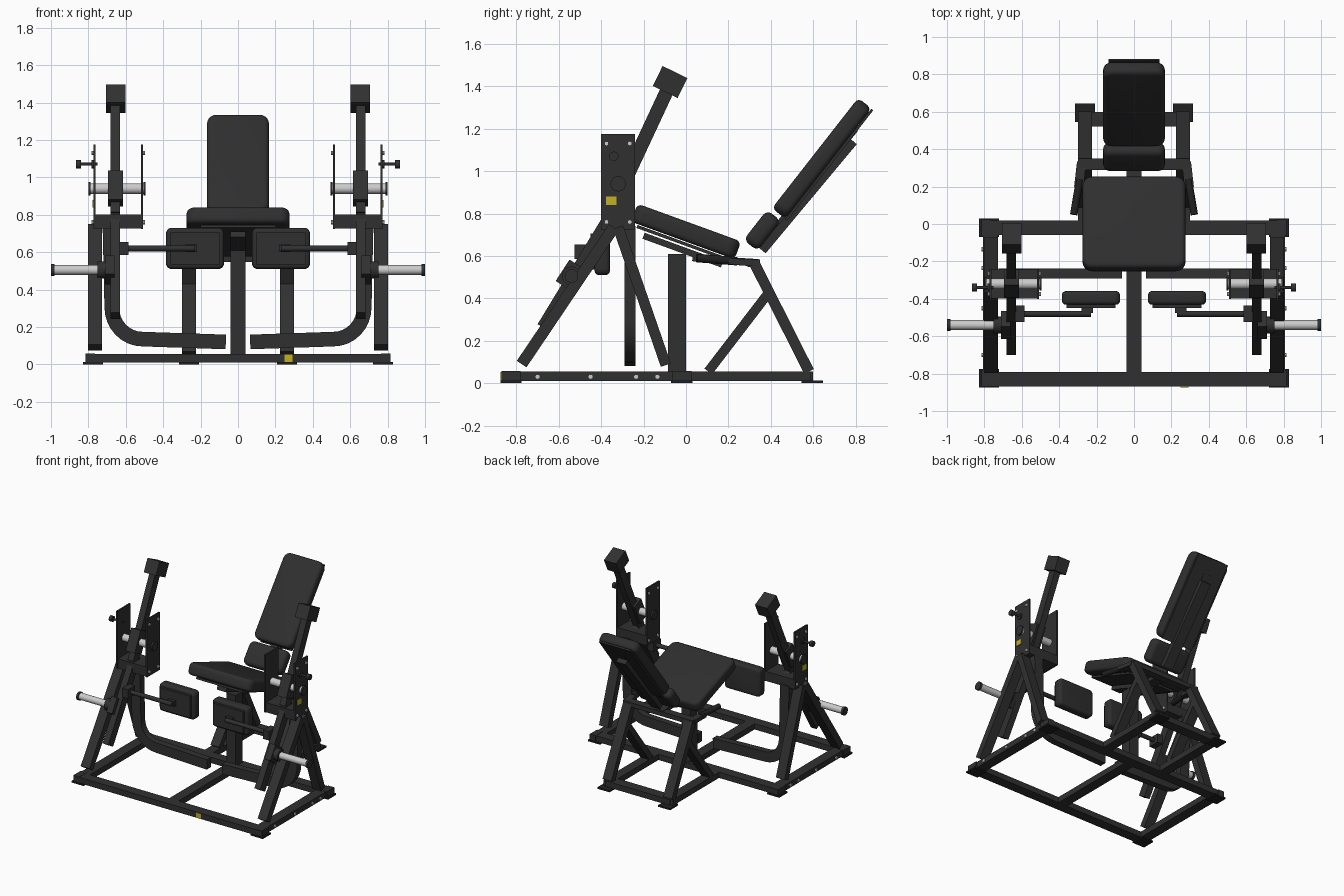
import bpy, bmesh, math
from mathutils import Vector, Matrix

if "Cube" in bpy.data.objects:
    bpy.data.objects.remove(bpy.data.objects["Cube"])


def material(name, rgb):
    m = bpy.data.materials.new(name)
    m.diffuse_color = (*rgb, 1)
    m.use_nodes = True
    m.node_tree.nodes["Principled BSDF"].inputs["Base Color"].default_value = m.diffuse_color
    return m


FRAME = material("black_frame", (0.03, 0.03, 0.03))
PAD = material("black_upholstery", (0.028, 0.028, 0.028))
RUBBER = material("dark_rubber", (0.015, 0.015, 0.015))
STEEL = material("bright_steel", (0.6, 0.6, 0.6))
YELLOW = material("yellow_label", (0.55, 0.43, 0.02))


def finish(name, bm, mat, smooth=False):
    bmesh.ops.recalc_face_normals(bm, faces=bm.faces)
    me = bpy.data.meshes.new(name)
    bm.to_mesh(me)
    bm.free()
    me.materials.append(mat)
    ob = bpy.data.objects.new(name, me)
    bpy.context.collection.objects.link(ob)
    if smooth:
        bpy.ops.object.select_all(action='DESELECT')
        ob.select_set(True)
        bpy.context.view_layer.objects.active = ob
        bpy.ops.object.shade_smooth_by_angle(angle=math.radians(35))
    return ob


def box(name, c, size, mat=FRAME, tilt=0):
    bm = bmesh.new()
    m = Matrix.Translation(c) @ Matrix.Rotation(math.radians(tilt), 4, 'X') @ Matrix.Diagonal((*size, 1))
    bmesh.ops.create_cube(bm, size=1, matrix=m)
    return finish(name, bm, mat)


def beam(name, p, q, w, h, mat=FRAME):
    """Rectangular tube from p to q, w wide and h deep."""
    p, q = Vector(p), Vector(q)
    d = (q - p).normalized()
    side = d.cross(Vector((0, 0, 1))).normalized()
    up = side.cross(d)
    rot = Matrix((side, d, up)).transposed().to_4x4()
    bm = bmesh.new()
    bmesh.ops.create_cube(bm, size=1, matrix=Matrix.Translation((p + q) / 2) @ rot
                          @ Matrix.Diagonal((w, (q - p).length, h, 1)))
    return finish(name, bm, mat)


def rod(name, p, q, r, mat=FRAME, n=20):
    p, q = Vector(p), Vector(q)
    d = q - p
    bm = bmesh.new()
    bmesh.ops.create_cone(bm, cap_ends=True, segments=n, radius1=r, radius2=r, depth=d.length,
                          matrix=Matrix.Translation((p + q) / 2) @ d.to_track_quat('Z', 'Y').to_matrix().to_4x4())
    return finish(name, bm, mat, True)


def cushion(name, c, size, tilt, corner=0.05, edge=0.025):
    """Rounded rectangle pad with softened rims."""
    bm = bmesh.new()
    bmesh.ops.create_cube(bm, size=1, matrix=Matrix.Diagonal((*size, 1)))
    posts = [e for e in bm.edges if abs(e.verts[0].co.z - e.verts[1].co.z) > 1e-4]
    bmesh.ops.bevel(bm, geom=posts, offset=corner, segments=5, affect='EDGES', profile=0.5)
    rims = [e for e in bm.edges if abs(e.verts[0].co.z - e.verts[1].co.z) < 1e-4]
    bmesh.ops.bevel(bm, geom=rims, offset=edge, segments=4, affect='EDGES', profile=0.5)
    bm.transform(Matrix.Translation(c) @ Matrix.Rotation(math.radians(tilt), 4, 'X'))
    return finish(name, bm, PAD, True)


def bent_tube(name, path, y, w, depth):
    """Rectangular tube swept along a path in the xz plane."""
    pts = [Vector(p) for p in path]
    bm = bmesh.new()
    rings = []
    for i, p in enumerate(pts):
        t = (pts[min(i + 1, len(pts) - 1)] - pts[max(i - 1, 0)]).normalized()
        n = Vector((-t.y, t.x)) * w / 2
        rings.append([bm.verts.new((p.x + a * n.x, y + b * depth / 2, p.y + a * n.y))
                      for a, b in ((1, 1), (1, -1), (-1, -1), (-1, 1))])
    for r0, r1 in zip(rings, rings[1:]):
        for k in range(4):
            bm.faces.new((r0[k], r0[(k + 1) % 4], r1[(k + 1) % 4], r1[k]))
    bm.faces.new(rings[0])
    bm.faces.new(rings[-1])
    return finish(name, bm, FRAME, True)


# Base frame
for y, n in ((-0.83, "front"), (-0.02, "middle")):
    box(f"base_{n}_crossbeam", (0, y, 0.033), (1.6, 0.08, 0.045))
box("base_rear_crossbeam", (0, 0.56, 0.033), (0.56, 0.08, 0.045))
box("base_centre_beam", (0, -0.42, 0.033), (0.08, 0.76, 0.045))
box("front_label", (0.27, -0.872, 0.033), (0.042, 0.006, 0.04), YELLOW)

# Seat post and seat support
box("seat_post", (0, -0.043, 0.33), (0.08, 0.085, 0.56))
beam("seat_support_rail", (0, -0.2, 0.695), (0, 0.17, 0.56), 0.08, 0.03)
beam("seat_rear_beam", (0, 0.03, 0.59), (0, 0.34, 0.57), 0.08, 0.03)
box("rear_frame_crossbar", (0, 0.32, 0.565), (0.6, 0.06, 0.035))

# Seat and backrest pads with backing boards
cushion("seat_pad", (0, 0, 0.715), (0.55, 0.52, 0.09), -20)
box("seat_board", (0, -0.02, 0.662), (0.4, 0.45, 0.015), FRAME, -20)
cushion("backrest_pad", (0, 0.64, 1.06), (0.33, 0.66, 0.08), 52)
cushion("lumbar_pad", (0, 0.36, 0.72), (0.33, 0.18, 0.085), 52, 0.04, 0.03)
box("backrest_board", (0, 0.675, 1.03), (0.27, 0.66, 0.012), FRAME, 52)
beam("backrest_spine", (0, 0.36, 0.625), (0, 0.79, 1.14), 0.08, 0.04)
beam("backrest_inner_rail", (0, 0.37, 0.665), (0, 0.8, 1.2), 0.06, 0.03)

for s, side in ((-1, "left"), (1, "right")):
    def nm(part):
        return f"{side}_{part}"

    # Base rails, feet and bolts
    box(nm("base_rail"), (s * 0.767, -0.425, 0.033), (0.08, 0.88, 0.045))
    box(nm("rear_base_rail"), (s * 0.262, 0.29, 0.033), (0.075, 0.6, 0.045))
    for x, y in ((0.775, -0.825), (0.775, -0.02), (0.262, 0.595)):
        box(nm("foot_plate"), (s * x, y, 0.006), (0.105, 0.1, 0.012), RUBBER)
    for y in (-0.825, -0.02):
        box(nm("corner_bracket"), (s * 0.79, y, 0.035), (0.05, 0.09, 0.045))
    for y in (-0.70, -0.45, -0.235, -0.135):
        rod(nm("base_bolt"), (s * 0.80, y, 0.03), (s * 0.815, y, 0.03), 0.012, STEEL, 10)

    # Tower legs
    beam(nm("tower_front_leg"), (s * 0.765, -0.775, 0.09), (s * 0.765, -0.34, 0.735), 0.075, 0.055)
    beam(nm("tower_rear_leg"), (s * 0.765, -0.095, 0.085), (s * 0.765, -0.32, 0.735), 0.075, 0.05)

    # Bent lower tube rising to the tower
    arc = [(0.51 + 0.165 * math.sin(a), 0.305 - 0.17 * math.cos(a))
           for a in [math.radians(k * 11.25) for k in range(9)]]
    path = [(0.065, 0.12)] + arc + [(0.685, 0.74)]
    bent_tube(nm("bent_tube"), [(s * x, z) for x, z in path], -0.265, 0.078, 0.052)

    # Tower head: cap, side plates, bolts, label
    box(nm("tower_cap"), (s * 0.637, -0.32, 0.765), (0.255, 0.155, 0.075))
    for x, n in ((0.767, "outer"), (0.513, "inner")):
        box(nm(n + "_side_plate"), (s * x, -0.32, 0.95), (0.012, 0.16, 0.45))
        o = 1 if n == "outer" else -1
        for y in (-0.375, -0.265):
            for z in (0.76, 1.13):
                rod(nm("plate_bolt"), (s * x, y, z), (s * (x + o * 0.015), y, z), 0.011, STEEL, 10)
    box(nm("plate_label"), (s * 0.775, -0.353, 0.86), (0.006, 0.05, 0.04), YELLOW)

    # Pivot axle and locking pin
    rod(nm("pivot_axle"), (s * 0.50, -0.32, 0.94), (s * 0.79, -0.32, 0.94), 0.028, STEEL)
    for x in (0.494, 0.788):
        rod(nm("axle_cap"), (s * x, -0.32, 0.94), (s * (x + 0.012), -0.32, 0.94), 0.036)
    box(nm("pivot_hub"), (s * 0.655, -0.32, 0.94), (0.08, 0.09, 0.17), FRAME, -25)
    rod(nm("locking_pin"), (s * 0.75, -0.34, 1.07), (s * 0.845, -0.34, 1.07), 0.008)
    rod(nm("pin_knob"), (s * 0.84, -0.34, 1.07), (s * 0.865, -0.34, 1.07), 0.022)
    rod(nm("pin_collar"), (s * 0.765, -0.34, 1.07), (s * 0.782, -0.34, 1.07), 0.022)

    # Swing arm with counterweight
    beam(nm("swing_arm_lower"), (s * 0.657, -0.67, 0.26), (s * 0.657, -0.33, 0.82), 0.05, 0.07)
    beam(nm("swing_arm_upper"), (s * 0.657, -0.36, 0.80), (s * 0.657, -0.08, 1.40), 0.05, 0.065)
    box(nm("counterweight"), (s * 0.653, -0.075, 1.42), (0.105, 0.13, 0.105), FRAME, -26)

    # Weight horn
    box(nm("horn_bracket"), (s * 0.685, -0.54, 0.505), (0.05, 0.10, 0.12), FRAME, -33)
    rod(nm("horn_flange"), (s * 0.70, -0.54, 0.505), (s * 0.75, -0.54, 0.505), 0.045)
    rod(nm("weight_horn"), (s * 0.73, -0.54, 0.505), (s * 0.985, -0.54, 0.505), 0.026, STEEL)
    rod(nm("horn_end_cap"), (s * 0.982, -0.54, 0.505), (s * 1.0, -0.54, 0.505), 0.032)

    # Thigh pad on its rod
    cushion(nm("thigh_pad"), (s * 0.23, -0.395, 0.62), (0.31, 0.22, 0.072), 90, 0.03, 0.02)
    box(nm("thigh_pad_board"), (s * 0.23, -0.44, 0.62), (0.26, 0.02, 0.17))
    box(nm("thigh_pad_mount"), (s * 0.25, -0.46, 0.62), (0.06, 0.03, 0.04))
    rod(nm("thigh_rod"), (s * 0.23, -0.48, 0.62), (s * 0.62, -0.48, 0.62), 0.016)
    box(nm("thigh_rod_bracket"), (s * 0.61, -0.48, 0.62), (0.05, 0.09, 0.07))

    # Rear A-frame legs and hand grips
    beam(nm("rear_leg"), (s * 0.262, 0.32, 0.57), (s * 0.262, 0.58, 0.055), 0.075, 0.05)
    beam(nm("rear_brace"), (s * 0.262, 0.105, 0.055), (s * 0.262, 0.385, 0.42), 0.075, 0.045)
    beam(nm("grip_arm"), (s * 0.28, 0.33, 0.565), (s * 0.295, 0.2, 0.575), 0.05, 0.03)
    rod(nm("hand_grip"), (s * 0.29, 0.24, 0.575), (s * 0.322, 0.05, 0.59), 0.02, RUBBER)
